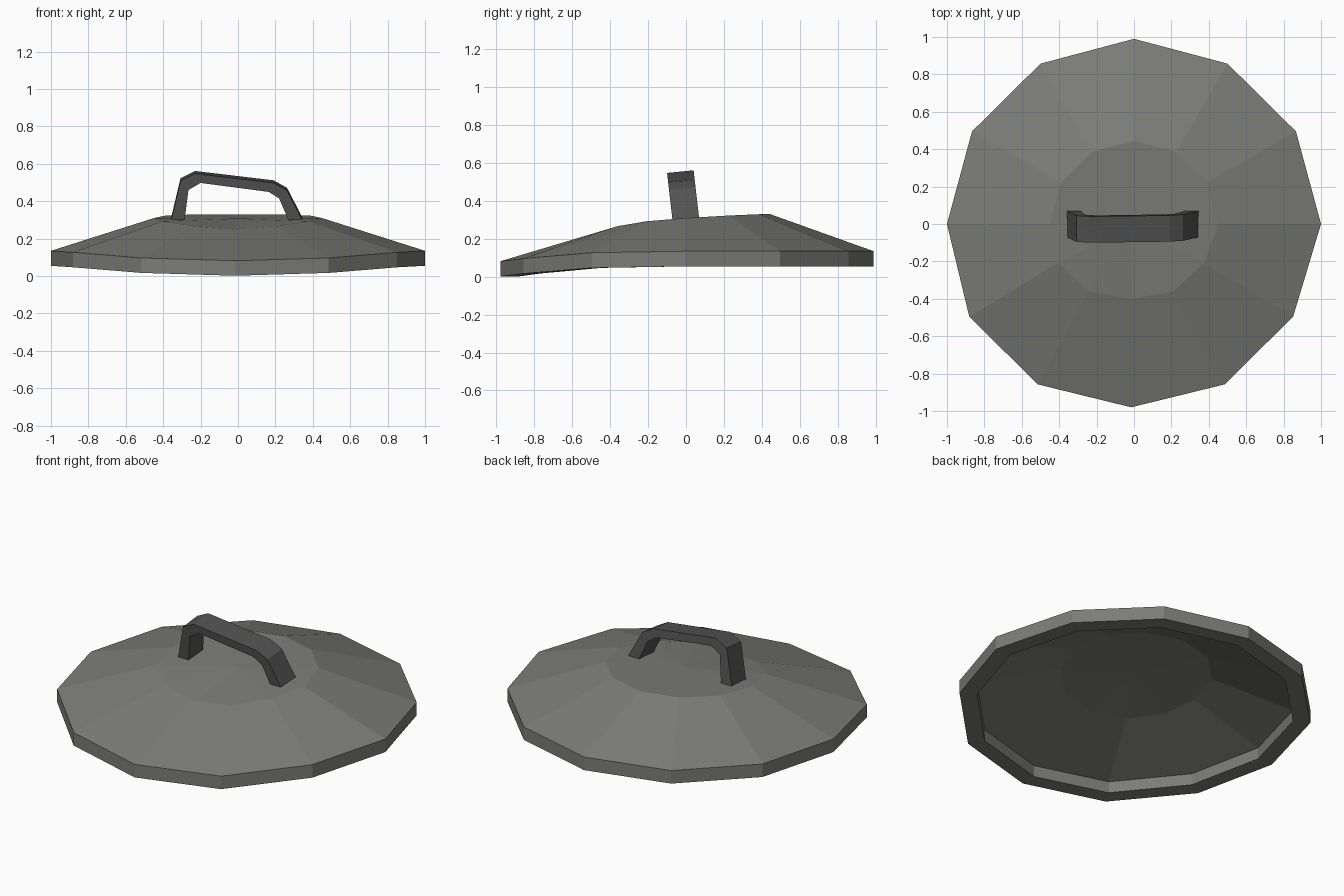
import bpy, bmesh, math

if "Cube" in bpy.data.objects:
    bpy.data.objects.remove(bpy.data.objects["Cube"])

def material(name, rgb):
    m = bpy.data.materials.new(name)
    m.diffuse_color = (*rgb, 1)
    m.use_nodes = True
    m.node_tree.nodes["Principled BSDF"].inputs["Base Color"].default_value = m.diffuse_color
    return m

def finish(bm, name, mat):
    bmesh.ops.recalc_face_normals(bm, faces=bm.faces[:])
    me = bpy.data.meshes.new(name)
    bm.to_mesh(me)
    bm.free()
    me.materials.append(mat)
    ob = bpy.data.objects.new(name, me)
    bpy.context.collection.objects.link(ob)
    return ob

lid_grey = material("lid grey", (0.2, 0.2, 0.185))
handle_grey = material("dark handle grey", (0.085, 0.085, 0.085))

# Dents by number of 30 degree steps away from the front: rim drop, crown drop, crown push
RIM_DROP = [0.053, 0.038, 0.008, 0, 0, 0, 0]
CROWN_DROP = [0.08, 0.063, 0.037, 0.02, 0.007, 0, 0]
CROWN_PUSH = [0.045, 0.025, 0.015, 0.0, 0, 0, 0]
N = 12

def ring(bm, r, z, crown):
    verts = []
    for k in range(N):
        a = -math.pi / 2 + k * math.tau / N
        s = min(k, N - k)
        x, y = r * math.cos(a), r * math.sin(a) * 0.99
        drop = CROWN_DROP[s] if crown else RIM_DROP[s]
        if s < 3:
            x -= 0.015
        if crown:
            y += CROWN_PUSH[s]
        elif s == 0:
            y += 0.01
        verts.append(bm.verts.new((x, y, z - drop)))
    return verts

# Lid shell: under-crown, inner wall, rim, outer slope, crown
bm = bmesh.new()
profile = [(0.44, 0.285, True), (0.9, 0.125, False), (0.9, 0.055, False),
           (1.0, 0.055, False), (1.0, 0.135, False), (0.45, 0.33, True)]
rings = [ring(bm, *p) for p in profile]
for lo, hi in zip(rings, rings[1:]):
    for k in range(N):
        j = (k + 1) % N
        bm.faces.new((lo[k], lo[j], hi[j], hi[k]))
for loop, z in ((rings[0], 0.262), (rings[-1], 0.307)):
    c = bm.verts.new((0, 0, z))
    for k in range(N):
        bm.faces.new((loop[k], loop[(k + 1) % N], c))
finish(bm, "lid", lid_grey)

# Handle: bent bar, leaning forward
outer = [(-0.36, 0.295), (-0.307, 0.517), (-0.23, 0.555), (0.19, 0.505), (0.262, 0.465), (0.35, 0.295)]
inner = [(-0.287, 0.295), (-0.265, 0.467), (-0.2, 0.505), (0.165, 0.457), (0.22, 0.422), (0.275, 0.295)]
bm = bmesh.new()

def bar_vert(x, z, y):
    lean = -0.03 * (z - 0.295) / 0.26
    return bm.verts.new((x, y + lean, z + 0.1 * y))

sections = [[bar_vert(*o, -0.07), bar_vert(*o, 0.07), bar_vert(*i, 0.07), bar_vert(*i, -0.07)]
            for o, i in zip(outer, inner)]
for a, b in zip(sections, sections[1:]):
    for k in range(4):
        j = (k + 1) % 4
        bm.faces.new((a[k], a[j], b[j], b[k]))
bm.faces.new(sections[0])
bm.faces.new(sections[-1])
finish(bm, "handle", handle_grey)
